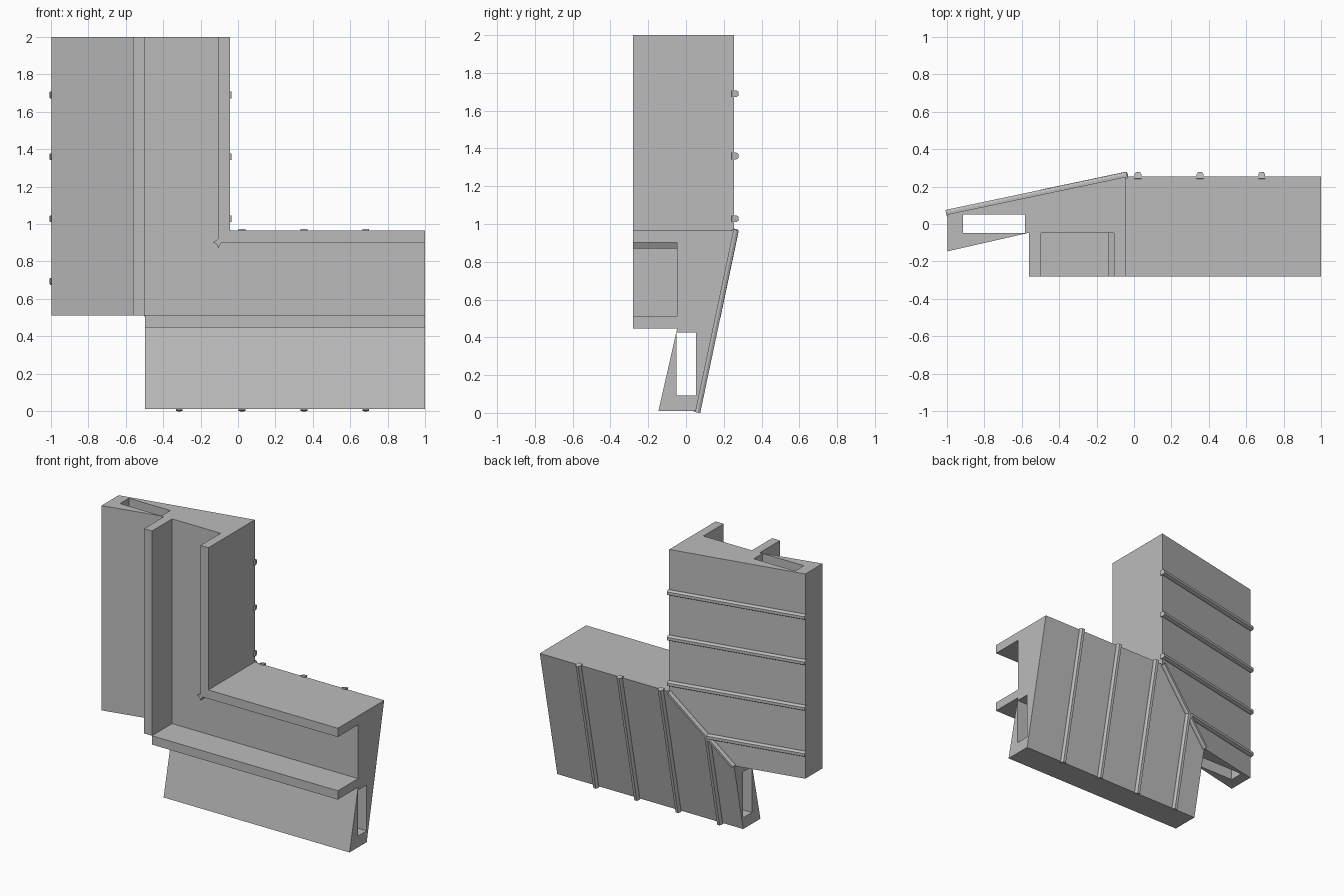
import bpy
import bmesh
from mathutils import Vector

cube = bpy.data.objects.get("Cube")
if cube:
    bpy.data.objects.remove(cube, do_unlink=True)

grey = bpy.data.materials.new("plain grey")
grey.use_nodes = True
COLOUR = (0.5, 0.5, 0.5, 1)
grey.diffuse_color = COLOUR
grey.node_tree.nodes["Principled BSDF"].inputs["Base Color"].default_value = COLOUR

CX, CZ = -0.042, 0.965      # inner corner of the bend
NOTCH, DEPTH = 0.455, 0.955  # mitre limit and full width of an arm
BACK, BACK_END = 0.253, 0.052


def back_y(d):
    return BACK + (BACK_END - BACK) * d / DEPTH


def upright(d, y, t):
    """Point on the upright arm: d across, t along."""
    return Vector((CX - d, y, CZ + t))


def level(d, y, t):
    """Point on the level arm: d across, t along."""
    return Vector((CX + t, y, CZ - d))


def finish(bm, name):
    bmesh.ops.remove_doubles(bm, verts=bm.verts, dist=0.0001)
    bmesh.ops.recalc_face_normals(bm, faces=bm.faces)
    mesh = bpy.data.meshes.new(name)
    bm.to_mesh(mesh)
    bm.free()
    mesh.materials.append(grey)
    obj = bpy.data.objects.new(name, mesh)
    bpy.context.collection.objects.link(obj)
    return obj


# Cross-section of an arm: outline, then the rectangular hollow
outline = [(0, BACK), (0, -0.28), (0.064, -0.28), (0.064, -0.048),
           (NOTCH, -0.048), (NOTCH, -0.28), (0.519, -0.28), (0.519, -0.047),
           (DEPTH, -0.146), (DEPTH, BACK_END), (NOTCH, back_y(NOTCH))]
hollow = [(0.54, -0.049), (0.873, -0.049), (0.873, 0.052), (0.54, 0.052)]
section = outline + hollow
n = len(outline)
inner_cap = [0, 1, 2, 3, 4, 10]
outer_caps = [[4, 5, 6, 7, 11, 14, 10], [7, 8, 12, 11],
              [8, 9, 13, 12], [9, 10, 14, 13]]

# Mitred L-shaped body
bm = bmesh.new()
for place, length in ((upright, 2 - CZ), (level, 1 - CX)):
    near = [bm.verts.new(place(d, y, -min(d, NOTCH))) for d, y in section]
    far = [bm.verts.new(place(d, y, length)) for d, y in section]
    for loop in (range(n), range(n, len(section))):
        ids = list(loop)
        for a, b in zip(ids, ids[1:] + ids[:1]):
            bm.faces.new((near[a], near[b], far[b], far[a]))
    for cap in outer_caps:
        bm.faces.new([near[i] for i in cap])
    for cap in [inner_cap] + outer_caps:
        bm.faces.new([far[i] for i in cap])
finish(bm, "corner_body")


# Chamfered rib running between two points on the back
def rib(name, start, end, normal, width=0.044):
    along = (end - start).normalized()
    normal = (normal - along * normal.dot(along)).normalized()
    side = along.cross(normal)
    shape = [(-0.5, -0.012), (-0.5, 0.012), (-0.28, 0.025),
             (0.28, 0.025), (0.5, 0.012), (0.5, -0.012)]
    bm = bmesh.new()
    rings = [[bm.verts.new(p + side * width * s + normal * h) for s, h in shape]
             for p in (start, end)]
    for i in range(len(shape)):
        j = (i + 1) % len(shape)
        bm.faces.new((rings[0][i], rings[0][j], rings[1][j], rings[1][i]))
    for ring in rings:
        bm.faces.new(ring)
    finish(bm, name)


OVER = 0.006
for arm, place in (("upright", upright), ("level", level)):
    for i, t in enumerate((0.725, 0.395, 0.063, -0.272)):
        d0 = -OVER if t > 0 else -t
        d1 = DEPTH + OVER
        rib(f"{arm}_rib_{i + 1}", place(d0, back_y(d0), t),
            place(d1, back_y(d1), t), Vector((0, 1, 0)), 0.036)

# Rib over the mitre
rib("mitre_rib", upright(0, BACK, 0), upright(NOTCH, back_y(NOTCH), -NOTCH),
    Vector((0, 1, 0)), 0.03)

# Small pointed fin where the inner flanges cross
bm = bmesh.new()
fin = [(-0.135, 0.902), (-0.106, 0.92), (-0.088, 0.902),
       (-0.106, 0.87), (-0.115, 0.893)]
face = bm.faces.new([bm.verts.new((x, -0.2795, z)) for x, z in fin])
geom = bmesh.ops.extrude_face_region(bm, geom=[face])["geom"]
bmesh.ops.translate(bm, vec=(0, 0.24, 0),
                    verts=[v for v in geom if isinstance(v, bmesh.types.BMVert)])
finish(bm, "flange_fin")
